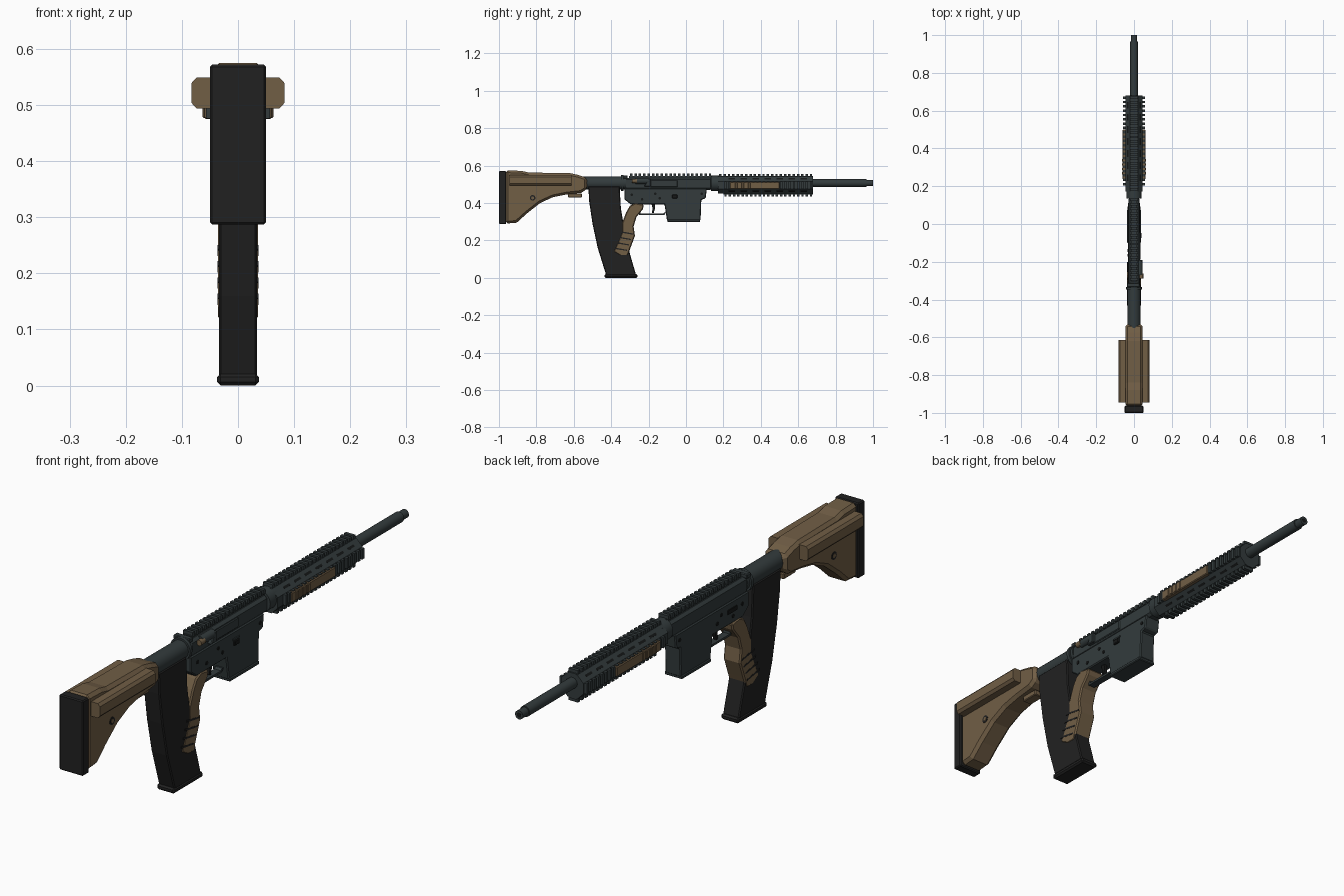
import bpy, bmesh, math
from mathutils import Matrix, Vector

if "Cube" in bpy.data.objects:
    bpy.data.objects.remove(bpy.data.objects["Cube"])


def material(name, rgb):
    m = bpy.data.materials.new(name)
    m.diffuse_color = (*rgb, 1)
    m.use_nodes = True
    m.node_tree.nodes["Principled BSDF"].inputs["Base Color"].default_value = m.diffuse_color
    return m


BROWN = material("earth_brown", (0.165, 0.112, 0.06))
GREY = material("gunmetal_grey", (0.033, 0.044, 0.046))
BLACK = material("polymer_black", (0.0155, 0.0155, 0.0155))
DARK = material("shadow_black", (0.008, 0.009, 0.009))


def finish(name, bm, mat, bevel=0, smooth=False):
    bmesh.ops.recalc_face_normals(bm, faces=bm.faces)
    me = bpy.data.meshes.new(name)
    bm.to_mesh(me)
    bm.free()
    me.materials.append(mat)
    ob = bpy.data.objects.new(name, me)
    bpy.context.collection.objects.link(ob)
    if bevel:
        mod = ob.modifiers.new("edge", "BEVEL")
        mod.width, mod.segments = bevel, 1
        mod.limit_method, mod.angle_limit = "ANGLE", math.radians(50)
    if smooth:
        bpy.context.view_layer.objects.active = ob
        ob.select_set(True)
        bpy.ops.object.shade_smooth_by_angle(angle=math.radians(35))
        ob.select_set(False)
    return ob


def side_profile(name, pts, x0, x1, mat, bevel=0):
    """Extrude a (y, z) outline from x0 to x1."""
    bm = bmesh.new()
    f = bm.faces.new([bm.verts.new((x0, y, z)) for y, z in pts])
    r = bmesh.ops.extrude_face_region(bm, geom=[f])
    bmesh.ops.translate(bm, vec=(x1 - x0, 0, 0),
                        verts=[v for v in r["geom"] if isinstance(v, bmesh.types.BMVert)])
    return finish(name, bm, mat, bevel)


def front_profile(name, pts, y0, y1, mat, bevel=0):
    """Extrude an (x, z) outline from y0 to y1."""
    bm = bmesh.new()
    f = bm.faces.new([bm.verts.new((x, y0, z)) for x, z in pts])
    r = bmesh.ops.extrude_face_region(bm, geom=[f])
    bmesh.ops.translate(bm, vec=(0, y1 - y0, 0),
                        verts=[v for v in r["geom"] if isinstance(v, bmesh.types.BMVert)])
    return finish(name, bm, mat, bevel)


def add_box(bm, x, y, z):
    m = Matrix.Translation((sum(x) / 2, sum(y) / 2, sum(z) / 2)) @ Matrix.Diagonal(
        (x[1] - x[0], y[1] - y[0], z[1] - z[0], 1))
    bmesh.ops.create_cube(bm, size=1, matrix=m)


def box(name, x, y, z, mat, bevel=0):
    bm = bmesh.new()
    add_box(bm, x, y, z)
    return finish(name, bm, mat, bevel)


def rod(name, a, b, r, mat, sides=20):
    a, b = Vector(a), Vector(b)
    bm = bmesh.new()
    m = Matrix.Translation((a + b) / 2) @ (b - a).to_track_quat("Z", "Y").to_matrix().to_4x4()
    bmesh.ops.create_cone(bm, cap_ends=True, segments=sides, radius1=r, radius2=r,
                          depth=(b - a).length, matrix=m)
    return finish(name, bm, mat, smooth=True)


def rail(name, y0, y1, base, top, width, cz, angle, pitch=0.0232):
    """Toothed accessory rail, rotated around the barrel axis."""
    bm = bmesh.new()
    low = top - 0.012
    add_box(bm, (-width * 0.8, width * 0.8), (y0, y1), (base, low))
    n = round((y1 - y0) / pitch)
    step = (y1 - y0) / n
    for i in range(n):
        c = y0 + (i + 0.5) * step
        add_box(bm, (-width, width), (c - step * 0.28, c + step * 0.28), (low - 0.006, top))
    bmesh.ops.transform(bm, matrix=Matrix.Translation((0, 0, cz)) @ Matrix.Rotation(angle, 4, "Y"),
                        verts=bm.verts)
    return finish(name, bm, GREY)


AX = 0.507  # barrel axis height

# Stock
side_profile("stock", [(-0.965, 0.575), (-0.88, 0.572), (-0.84, 0.563), (-0.62, 0.56), (-0.575, 0.55),
                       (-0.53, 0.535), (-0.53, 0.475), (-0.56, 0.455), (-0.64, 0.446), (-0.71, 0.432),
                       (-0.78, 0.40), (-0.85, 0.345), (-0.905, 0.295), (-0.965, 0.29)],
             -0.046, 0.046, BROWN, 0.012)
box("butt_pad", (-0.05, 0.05), (-1.0, -0.962), (0.287, 0.572), BLACK, 0.004)
for s, side in ((1, "right"), (-1, "left")):
    front_profile("cheek_tube_" + side,
                  [(s * 0.03, 0.549), (s * 0.074, 0.549), (s * 0.083, 0.539),
                   (s * 0.083, 0.504), (s * 0.074, 0.494), (s * 0.03, 0.494)], -0.945, -0.613, BROWN)
    rod("sling_socket_" + side, (s * 0.04, -0.82, 0.428), (s * 0.0475, -0.82, 0.428), 0.015, BLACK)
    rod("sling_hole_" + side, (s * 0.04, -0.82, 0.428), (s * 0.0485, -0.82, 0.428), 0.008, BROWN)
box("stock_latch", (-0.02, 0.02), (-0.63, -0.557), (0.43, 0.452), BROWN, 0.003)

# Buffer tube and locking ring
rod("buffer_tube", (0, -0.56, AX), (0, -0.32, AX), 0.035, GREY, 24)
rod("locking_ring", (0, -0.347, AX), (0, -0.333, AX), 0.042, GREY, 24)

# Curved magazine behind the grip
side_profile("magazine", [(-0.522, 0.49), (-0.518, 0.41), (-0.50, 0.29), (-0.472, 0.16), (-0.427, 0.015),
                          (-0.267, 0.015), (-0.30, 0.13), (-0.328, 0.25), (-0.348, 0.37), (-0.355, 0.49)],
             -0.034, 0.034, BLACK, 0.004)
box("magazine_base", (-0.037, 0.037), (-0.436, -0.26), (0.0, 0.021), BLACK, 0.006)

# Pistol grip with dark grooves
side_profile("grip", [(-0.30, 0.385), (-0.27, 0.40), (-0.225, 0.392), (-0.23, 0.368), (-0.265, 0.325),
                      (-0.28, 0.275), (-0.273, 0.225), (-0.295, 0.165), (-0.312, 0.118), (-0.35, 0.118),
                      (-0.388, 0.14), (-0.365, 0.19), (-0.342, 0.245), (-0.343, 0.29), (-0.32, 0.35)],
             -0.036, 0.036, BROWN, 0.005)
for s, side in ((1, "right"), (-1, "left")):
    for i in range(4):
        z, y = 0.15 + 0.029 * i, -0.345 + 0.011 * i
        side_profile(f"grip_groove_{side}_{i}", [(y - 0.045, z + 0.006), (y + 0.03, z - 0.006),
                                                 (y + 0.03, z), (y - 0.045, z + 0.014)],
                     s * 0.03, s * 0.0368, BLACK)

# Lower receiver with magazine well
side_profile("lower_receiver", [(-0.33, 0.478), (-0.33, 0.42), (-0.295, 0.393), (-0.115, 0.393),
                                (-0.102, 0.31), (-0.095, 0.302), (0.07, 0.302), (0.078, 0.31),
                                (0.082, 0.418), (0.105, 0.425), (0.112, 0.478)],
             -0.033, 0.033, GREY, 0.004)
box("magazine_well_lip", (-0.037, 0.037), (-0.10, 0.076), (0.298, 0.312), GREY, 0.003)
side_profile("trigger_guard", [(-0.262, 0.395), (-0.25, 0.335), (-0.118, 0.335), (-0.105, 0.35),
                               (-0.115, 0.35), (-0.122, 0.343), (-0.242, 0.343), (-0.252, 0.395)],
             -0.014, 0.014, GREY)
side_profile("trigger", [(-0.185, 0.395), (-0.178, 0.37), (-0.183, 0.348), (-0.173, 0.345),
                         (-0.166, 0.37), (-0.167, 0.395)], -0.007, 0.007, DARK)

# Upper receiver, port cover and controls
side_profile("upper_receiver", [(-0.33, 0.535), (0.14, 0.535), (0.14, 0.47), (-0.33, 0.47)],
             -0.03, 0.03, GREY, 0.01)
rail("receiver_rail", -0.305, 0.14, 0.0, 0.05, 0.02, AX, 0)
box("port_cover", (0.028, 0.035), (-0.19, -0.045), (0.485, 0.523), GREY, 0.003)
side_profile("case_deflector", [(-0.225, 0.488), (-0.20, 0.53), (-0.19, 0.53), (-0.19, 0.488)],
             0.02, 0.045, GREY, 0.003)
rod("assist_housing", (0.03, -0.27, 0.518), (0.03, -0.195, 0.518), 0.016, GREY, 14)
rod("assist_button", (0.038, -0.288, 0.518), (0.038, -0.262, 0.518), 0.011, BROWN, 12)
box("charging_handle", (-0.038, 0.03), (-0.335, -0.312), (0.53, 0.548), GREY, 0.003)
box("magazine_release", (0.03, 0.04), (-0.075, -0.045), (0.425, 0.445), DARK, 0.003)
box("release_guard", (0.03, 0.037), (-0.08, -0.04), (0.446, 0.452), GREY)
box("selector_plate", (-0.0365, -0.03), (-0.255, -0.20), (0.437, 0.453), DARK)
for i, (y, z) in enumerate(((-0.29, 0.445), (-0.235, 0.42), (-0.14, 0.425), (-0.165, 0.45), (0.085, 0.45))):
    rod(f"receiver_pin_{i}", (-0.0355, y, z), (0.0355, y, z), 0.007, DARK, 12)

# Barrel
rod("barrel", (0, 0.13, AX), (0, 0.965, AX), 0.0205, GREY, 24)
rod("muzzle", (0, 0.96, AX), (0, 1.0, AX), 0.0165, GREY, 24)
rod("muzzle_bore", (0, 0.99, AX), (0, 1.0005, AX), 0.009, DARK, 16)

# Handguard: octagonal core, four rails, brown side panels
HZ = 0.496
rod("barrel_nut", (0, 0.135, 0.505), (0, 0.185, 0.505), 0.041, GREY, 24)
core = [(0.046, 0.02), (0.02, 0.046), (-0.02, 0.046), (-0.046, 0.02),
        (-0.046, -0.02), (-0.02, -0.046), (0.02, -0.046), (0.046, -0.02)]
front_profile("handguard", [(x, HZ + z) for x, z in core], 0.172, 0.68, GREY)
rail("handguard_rail_top", 0.172, 0.68, 0.03, 0.06, 0.02, HZ, 0)
for i, nm in enumerate(("right", "bottom", "left")):
    rail("handguard_rail_" + nm, 0.20, 0.68, 0.03, 0.057 if i != 1 else 0.061, 0.02, HZ,
         math.pi / 2 * (i + 1))
for s, side in ((1, "right"), (-1, "left")):
    x = sorted((s * 0.04, s * 0.06))
    box("side_panel_" + side, x, (0.235, 0.50), (HZ - 0.021, HZ + 0.017), BROWN, 0.003)
    for i in range(4):
        y = 0.262 + i * 0.023
        xr = sorted((s * 0.05, s * 0.063))
        box(f"panel_rib_{side}_{i}", xr, (y, y + 0.014), (HZ - 0.019, HZ + 0.015), BROWN, 0.002)

# Vent slots on the diagonal handguard faces
bm = bmesh.new()
for k in range(4):
    rot = Matrix.Translation((0, 0, HZ)) @ Matrix.Rotation(math.pi / 4 + k * math.pi / 2, 4, "Y")
    for i in range(7):
        y = 0.225 + i * 0.064
        m = rot @ Matrix.Translation((0, y + 0.02, 0.0465)) @ Matrix.Diagonal((0.009, 0.036, 0.002, 1))
        bmesh.ops.create_cube(bm, size=1, matrix=m)
finish("vent_slots", bm, DARK)
